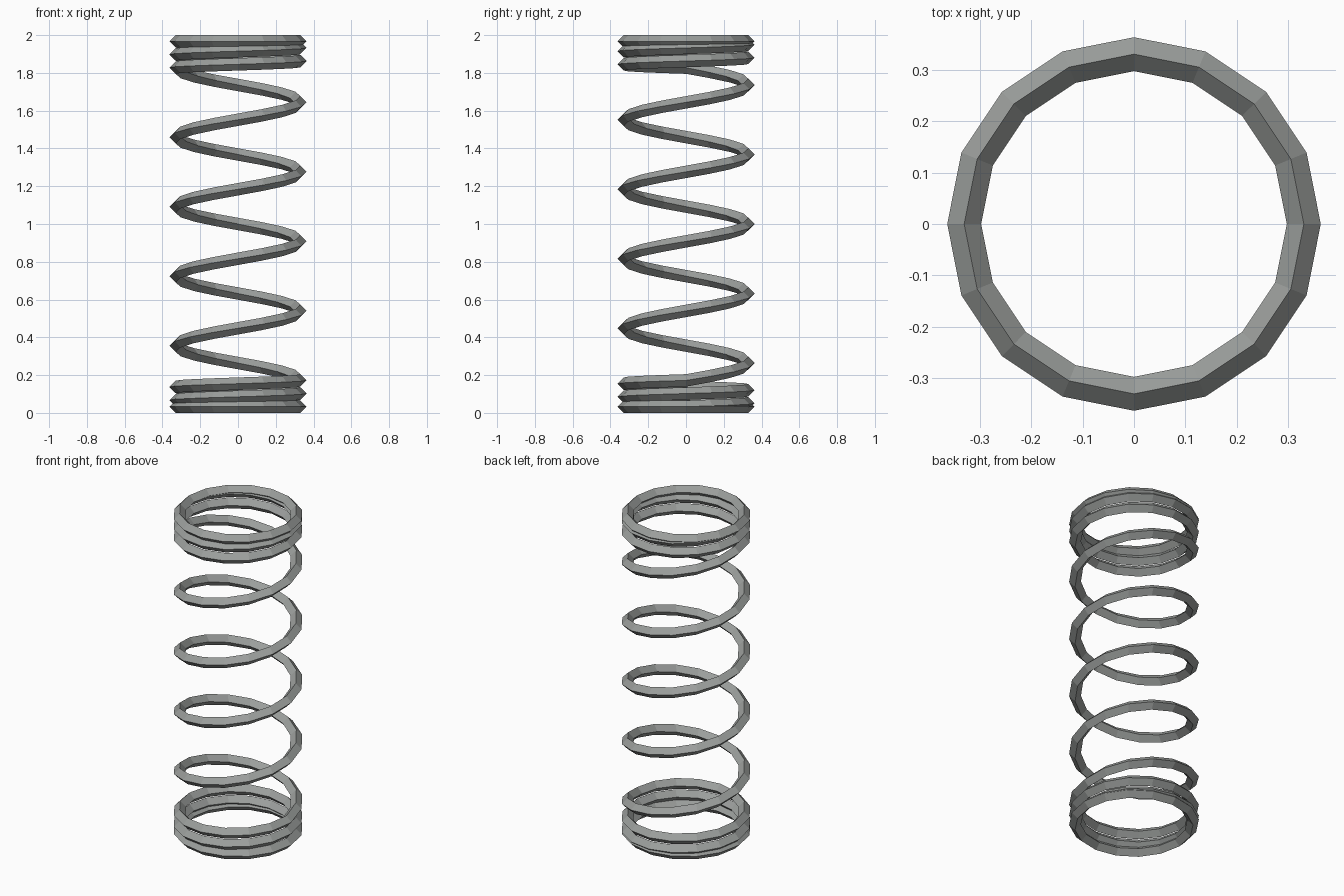
import bpy
import bmesh
from math import cos, sin, tau

cube = bpy.data.objects.get("Cube")
if cube:
    bpy.data.objects.remove(cube)

STEPS = 16          # segments per turn
RADIUS = 0.33       # centre line of the wire
WIRE = 0.033        # half width of the diamond section
ACTIVE = 0.368      # rise per turn of the open coils
CLOSED = (2 - 2 * WIRE - 4.5 * ACTIVE) / 4

# (turns, rise per turn) from the bottom up
STAGES = [(1, 0), (2, CLOSED), (4.5, ACTIVE), (2, CLOSED), (1, 0)]

steel = bpy.data.materials.new("steel grey")
steel.use_nodes = True
colour = (0.33, 0.345, 0.335, 1)
steel.diffuse_color = colour
steel.node_tree.nodes["Principled BSDF"].inputs["Base Color"].default_value = colour

bm = bmesh.new()


def section(step, z):
    """Upright diamond section of the wire at one step of the helix."""
    a = tau * step / STEPS
    diamond = [(WIRE, 0), (0, WIRE), (-WIRE, 0), (0, -WIRE)]
    return [bm.verts.new(((RADIUS + r) * cos(a), (RADIUS + r) * sin(a), z + h))
            for r, h in diamond]


# Sweep the wire through all the stages
step, z = 0, WIRE
ring = section(step, z)
bm.faces.new(ring)
for turns, rise in STAGES:
    for _ in range(int(turns * STEPS)):
        step += 1
        z += rise / STEPS
        following = section(step, z)
        for i in range(4):
            j = (i + 1) % 4
            bm.faces.new((ring[i], ring[j], following[j], following[i]))
        ring = following
bm.faces.new(ring)
bmesh.ops.recalc_face_normals(bm, faces=bm.faces)

mesh = bpy.data.meshes.new("coil_spring")
bm.to_mesh(mesh)
bm.free()
mesh.materials.append(steel)
spring = bpy.data.objects.new("coil_spring", mesh)
bpy.context.collection.objects.link(spring)
